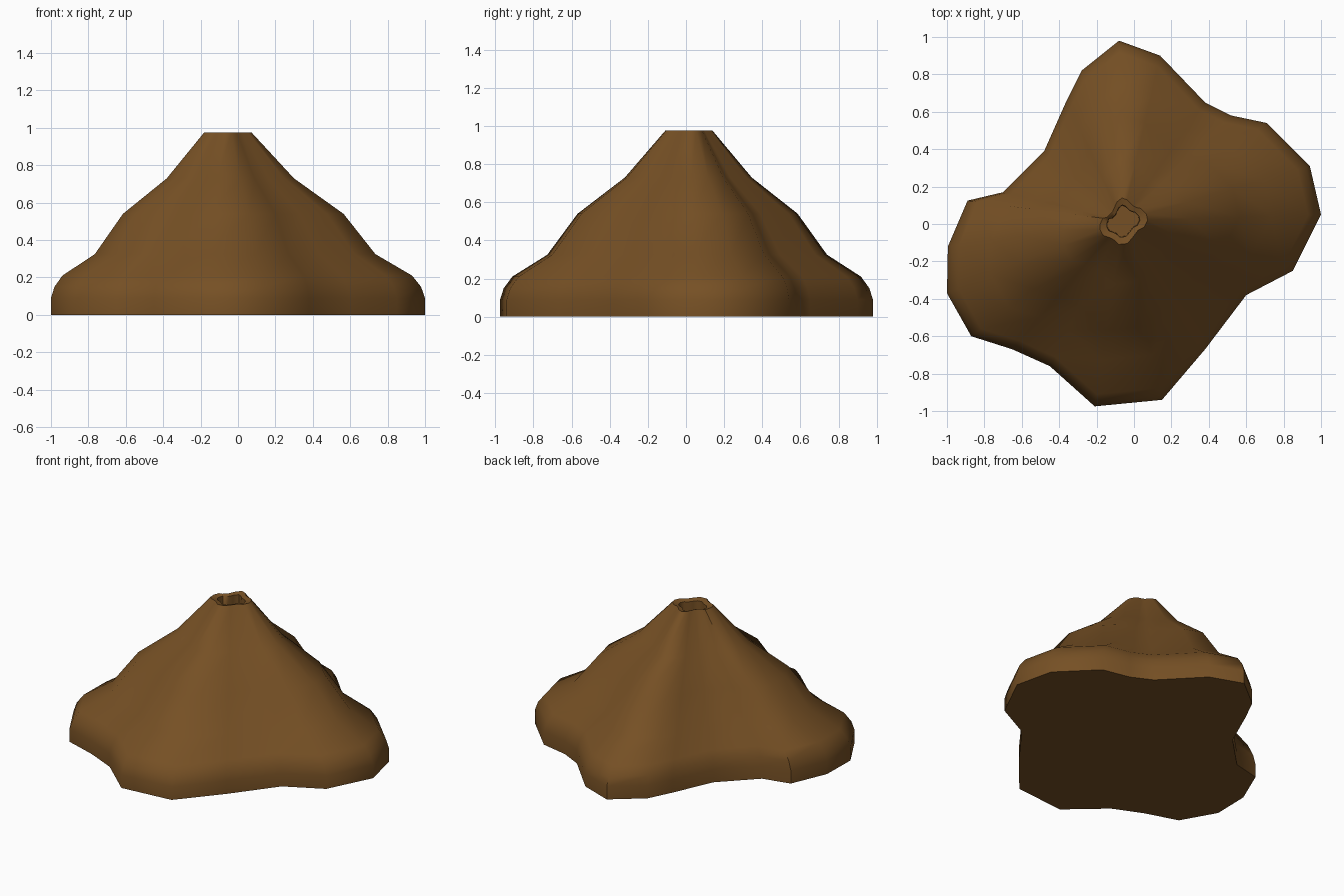
import bpy, bmesh, math

if "Cube" in bpy.data.objects:
    bpy.data.objects.remove(bpy.data.objects["Cube"])

# Lobed footprint, counterclockwise from the right
OUTLINE = [(1.0, .05), (.94, .31), (.71, .54), (.52, .58), (.38, .65), (.14, .90),
           (-.08, .98), (-.28, .82), (-.36, .66), (-.48, .39), (-.70, .17),
           (-.89, .125), (-.995, -.12), (-1.0, -.37), (-.87, -.60), (-.65, -.67),
           (-.45, -.76), (-.21, -.975), (.15, -.94), (.38, -.67), (.60, -.38), (.85, -.25)]
# Summit centre the rings shrink towards
PEAK = (-.062, .017)
# (scale, height) from base to rim, then into the crater
PROFILE = [(1, 0), (1, .09), (.98, .15), (.935, .21), (.75, .325), (.59, .54),
           (.34, .73), (.127, .975), (.088, .965), (.085, .87)]

bm = bmesh.new()
rings = []
for s, z in PROFILE:
    rings.append([bm.verts.new((PEAK[0] + (x - PEAK[0]) * s,
                                PEAK[1] + (y - PEAK[1]) * s, z)) for x, y in OUTLINE])
n = len(OUTLINE)
for a, b in zip(rings, rings[1:]):
    for i in range(n):
        j = (i + 1) % n
        bm.faces.new((a[i], a[j], b[j], b[i]))
# Underside and crater floor
bm.faces.new(rings[0][::-1])
bm.faces.new(rings[-1])

mesh = bpy.data.meshes.new("volcano_cone")
bm.to_mesh(mesh)
bm.free()
cone = bpy.data.objects.new("volcano_cone", mesh)
bpy.context.collection.objects.link(cone)

# Brown rock
rock = bpy.data.materials.new("brown_rock")
rock.diffuse_color = (.18, .08, .018, 1)
rock.use_nodes = True
rock.node_tree.nodes["Principled BSDF"].inputs["Base Color"].default_value = rock.diffuse_color
mesh.materials.append(rock)

bpy.context.view_layer.objects.active = cone
cone.select_set(True)
bpy.ops.object.shade_smooth_by_angle(angle=math.radians(50))
